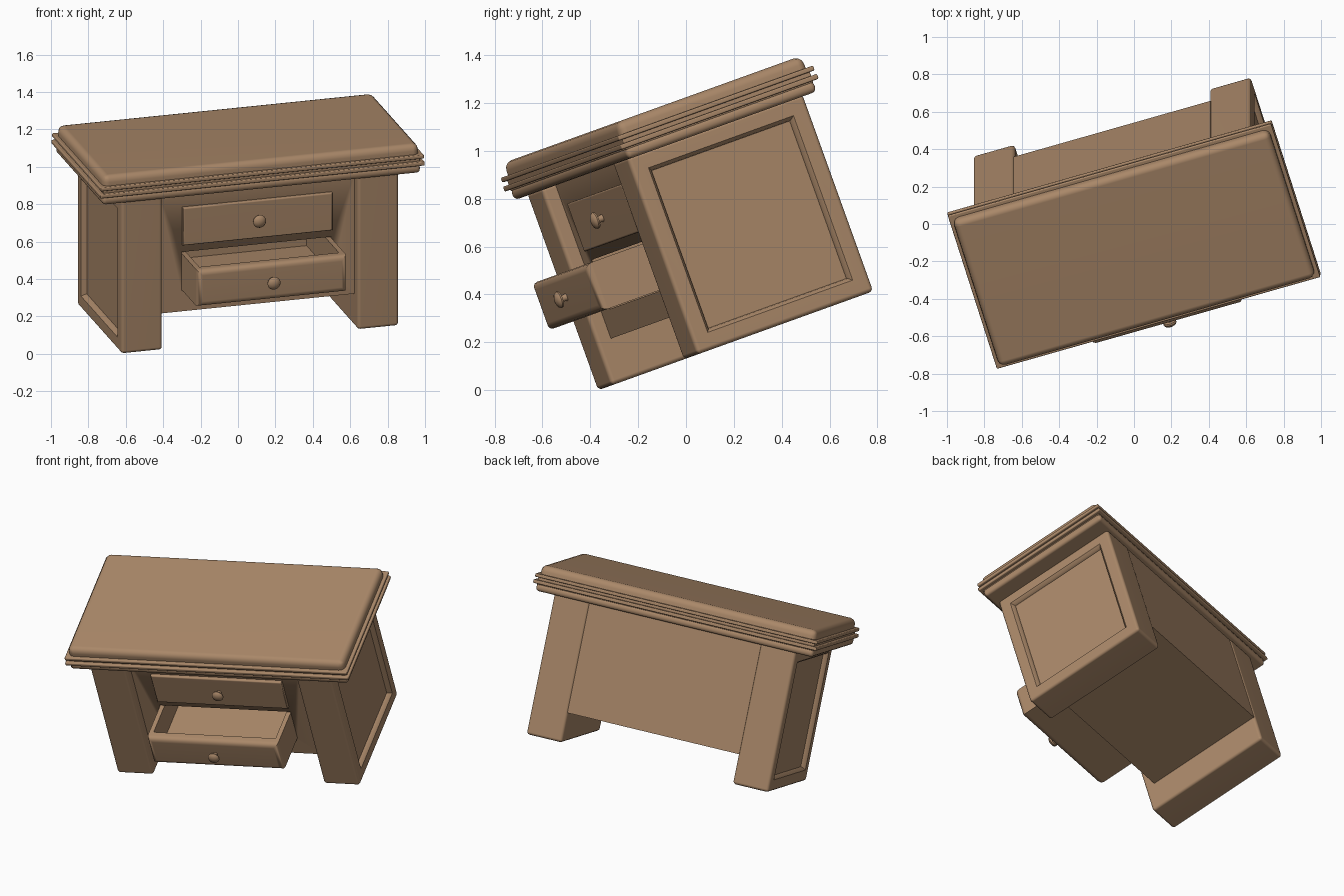
import bpy, bmesh, math
from mathutils import Matrix, Vector

if "Cube" in bpy.data.objects:
    bpy.data.objects.remove(bpy.data.objects["Cube"])

# Whole desk is tilted: turned about its own height, then leaned forward
TILT = (Matrix.Rotation(math.radians(19.8), 4, 'X')
        @ Matrix.Rotation(math.radians(16.8), 4, 'Z')
        @ Matrix.Translation((0.077, 0.254, 0)))

wood = bpy.data.materials.new("brown_wood")
wood.diffuse_color = (0.40, 0.245, 0.14, 1)
wood.use_nodes = True
wood.node_tree.nodes["Principled BSDF"].inputs["Base Color"].default_value = wood.diffuse_color


def box_bm(x0, x1, y0, y1, z0, z1):
    bm = bmesh.new()
    bmesh.ops.create_cube(bm, size=1)
    for v in bm.verts:
        v.co = Vector((x1 if v.co.x > 0 else x0,
                       y1 if v.co.y > 0 else y0,
                       z1 if v.co.z > 0 else z0))
    return bm


def face_towards(bm, direction):
    d = Vector(direction)
    bm.normal_update()
    return max(bm.faces, key=lambda f: f.calc_center_median().dot(d) + f.normal.dot(d) * 10)


def soften(bm, radius, rule=lambda e: True, segments=3):
    edges = [e for e in bm.edges if rule(e)]
    bmesh.ops.bevel(bm, geom=edges, offset=radius, segments=segments,
                    profile=0.5, affect='EDGES', clamp_overlap=True)


def finish(name, bm):
    bmesh.ops.recalc_face_normals(bm, faces=bm.faces)
    mesh = bpy.data.meshes.new(name)
    bm.to_mesh(mesh)
    bm.free()
    mesh.materials.append(wood)
    ob = bpy.data.objects.new(name, mesh)
    bpy.context.collection.objects.link(ob)
    ob.matrix_world = TILT
    bpy.ops.object.select_all(action='DESELECT')
    ob.select_set(True)
    bpy.context.view_layer.objects.active = ob
    bpy.ops.object.shade_smooth_by_angle(angle=math.radians(38))
    ob.modifiers.new("flat_faces", 'WEIGHTED_NORMAL').keep_sharp = True
    return ob


def slab(name, hx, hy, z0, z1, radius, rule=lambda e: True):
    bm = box_bm(-hx, hx, -hy, hy, z0, z1)
    soften(bm, radius, rule)
    return finish(name, bm)


def knob(name, y, z):
    # turned profile: (radius, distance out of the drawer face)
    profile = [(0.018, -0.01), (0.014, 0.012), (0.017, 0.022), (0.034, 0.026),
               (0.036, 0.034), (0.030, 0.044), (0.016, 0.050), (0, 0.052)]
    bm = bmesh.new()
    verts = [bm.verts.new((r, y - d, z)) for r, d in profile]
    edges = [bm.edges.new(p) for p in zip(verts, verts[1:])]
    bmesh.ops.spin(bm, geom=verts + edges, cent=(0, y, z), axis=(0, 1, 0),
                   angle=math.tau, steps=20)
    bmesh.ops.remove_doubles(bm, verts=bm.verts, dist=0.0005)
    finish(name, bm)


# Tabletop: rounded slab, two thin lips with a groove, rounded under-moulding
slab("tabletop", 0.883, 0.434, 1.09, 1.152, 0.035,
     lambda e: all(v.co.z > 1.1 for v in e.verts) or abs(e.verts[0].co.z - e.verts[1].co.z) > 0.01)
slab("upper_lip", 0.903, 0.454, 1.076, 1.097, 0.006)
slab("groove", 0.885, 0.436, 1.03, 1.09, 0.004)
slab("lower_lip", 0.906, 0.457, 1.037, 1.059, 0.006)
slab("under_moulding", 0.888, 0.439, 0.99, 1.04, 0.02)

# Pedestal legs with a sunken panel on the outer side
for side, name in ((-1, "left_leg"), (1, "right_leg")):
    xs = sorted((side * 0.545, side * 0.775))
    bm = box_bm(*xs, -0.409, 0.409, 0.124, 1.0)
    soften(bm, 0.018)
    outer = face_towards(bm, (side, 0, 0))
    bmesh.ops.inset_region(bm, faces=[outer], thickness=0.077)
    bmesh.ops.inset_region(bm, faces=[outer], thickness=0.018, depth=-0.014)
    bmesh.ops.inset_region(bm, faces=[outer], thickness=0.004, depth=-0.014)
    finish(name, bm)

# Cabinet between the legs, with a pocket for the open drawer
cabinet = finish("cabinet", box_bm(-0.55, 0.55, -0.345, 0.404, 0.309, 1.0))
cutter = finish("pocket_cutter", box_bm(-0.42, 0.42, -0.5, 0.06, 0.427, 0.646))
cutter.hide_render = True
cut = cabinet.modifiers.new("pocket", 'BOOLEAN')
cut.operation, cut.object, cut.solver = 'DIFFERENCE', cutter, 'EXACT'
bpy.context.view_layer.objects.active = cabinet
bpy.ops.object.modifier_move_to_index(modifier="pocket", index=0)
bpy.ops.object.modifier_apply(modifier="pocket")
bpy.data.objects.remove(cutter)

# Closed upper drawer front
bm = box_bm(-0.418, 0.418, -0.366, -0.33, 0.688, 0.902)
soften(bm, 0.008, lambda e: all(v.co.y < -0.35 for v in e.verts))
finish("upper_drawer", bm)

# Open lower drawer: rounded front, hollow tray
bm = box_bm(-0.418, 0.418, -0.632, 0.05, 0.43, 0.637)
soften(bm, 0.03, lambda e: all(v.co.y < -0.6 for v in e.verts))
rim = face_towards(bm, (0, 0, 1))
bmesh.ops.inset_region(bm, faces=[rim], thickness=0.04)
bmesh.ops.inset_region(bm, faces=[rim], thickness=0.001, depth=-0.165)
finish("lower_drawer", bm)

# Round pulls
knob("upper_knob", -0.366, 0.795)
knob("lower_knob", -0.632, 0.535)
